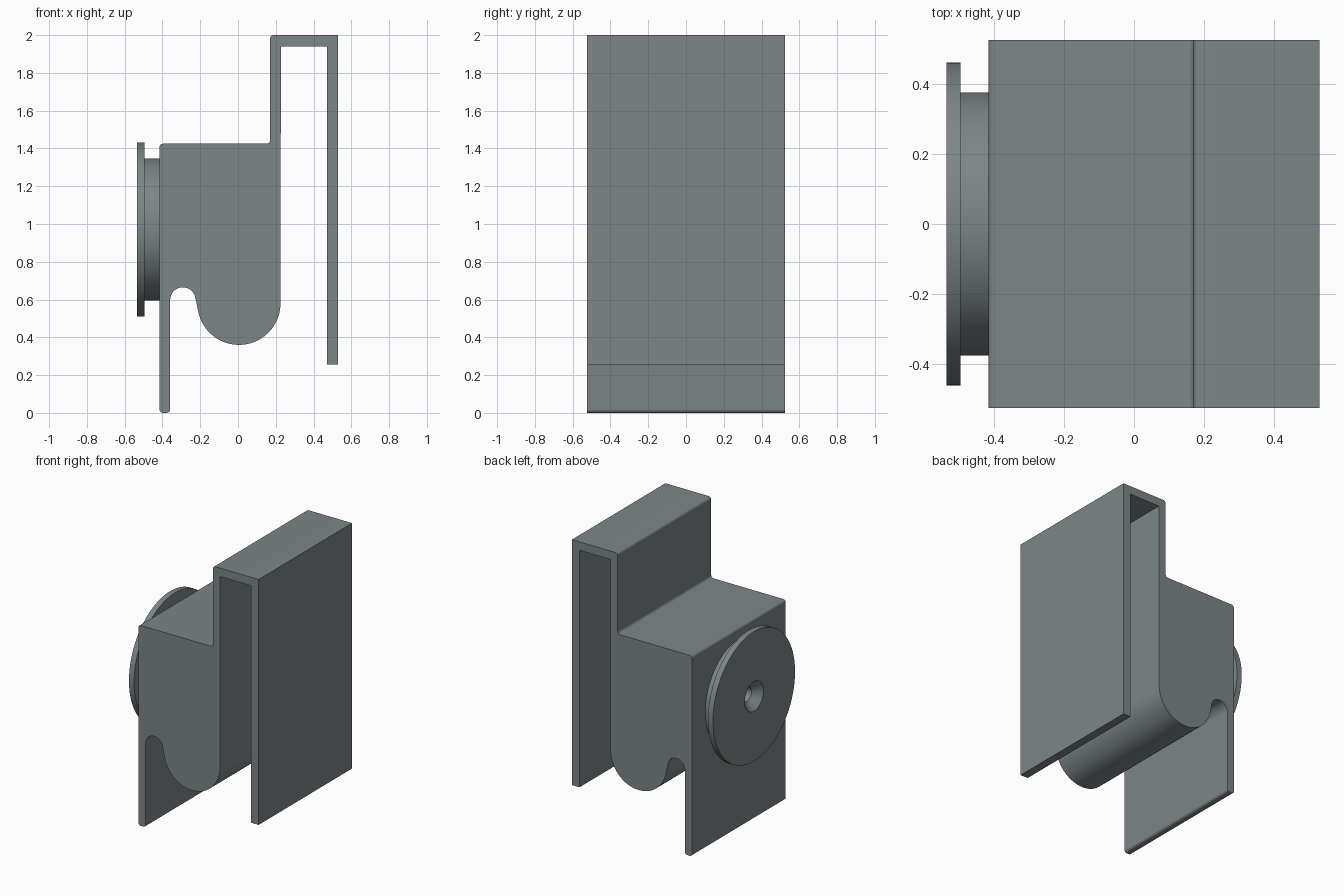
import bpy, bmesh, math
from mathutils import Vector

if "Cube" in bpy.data.objects:
    bpy.data.objects.remove(bpy.data.objects["Cube"])

HALF_DEPTH = 0.525

grey = bpy.data.materials.new("slate grey")
grey.diffuse_color = (0.205, 0.237, 0.237, 1)
grey.use_nodes = True
grey.node_tree.nodes["Principled BSDF"].inputs["Base Color"].default_value = grey.diffuse_color


def finish(bm, name):
    bmesh.ops.recalc_face_normals(bm, faces=bm.faces)
    mesh = bpy.data.meshes.new(name)
    bm.to_mesh(mesh)
    bm.free()
    mesh.materials.append(grey)
    ob = bpy.data.objects.new(name, mesh)
    bpy.context.collection.objects.link(ob)
    bpy.ops.object.select_all(action='DESELECT')
    ob.select_set(True)
    bpy.context.view_layer.objects.active = ob
    bpy.ops.object.shade_smooth_by_angle(angle=math.radians(30))
    return ob


def arc(cx, cz, r, start, end, n):
    """Points on an arc, angles in degrees."""
    angles = [math.radians(start + (end - start) * i / n) for i in range(n + 1)]
    return [(cx + r * math.cos(a), cz + r * math.sin(a)) for a in angles]


def fillet(x, z, r, sx, sz, start, end):
    """Quarter round at a corner; sx, sz point to the arc centre."""
    return arc(x + sx * r, z + sz * r, r, start, end, 6)


# Bracket: one side profile, extruded through the depth
profile = (
    fillet(-0.415, 0, 0.018, 1, 1, 270, 180)            # clip lip, outer foot
    + fillet(-0.415, 1.425, 0.018, 1, -1, 180, 90)      # block shoulder
    + fillet(0.17, 1.425, 0.02, -1, 1, -90, 0)          # inside corner
    + fillet(0.17, 2.0, 0.018, 1, -1, 180, 90)          # hook top
    + [(0.53, 2.0), (0.53, 0.255), (0.47, 0.255), (0.47, 1.94), (0.227, 1.94)]
    + arc(0.005, 0.58, 0.22, 0, -168.2, 40)             # rounded belly
    + arc(-0.292, 0.598, 0.067, 11.8, 180, 24)          # groove
    + fillet(-0.359, 0, 0.018, -1, 1, 0, -90)           # clip lip, inner foot
)
bm = bmesh.new()
face = bm.faces.new([bm.verts.new((x, -HALF_DEPTH, z)) for x, z in profile])
out = bmesh.ops.extrude_face_region(bm, geom=[face])
moved = [v for v in out["geom"] if isinstance(v, bmesh.types.BMVert)]
bmesh.ops.translate(bm, verts=moved, vec=Vector((0, 2 * HALF_DEPTH, 0)))
finish(bm, "hook_bracket")

# Spool: hub, flange and countersunk screw hole, turned about the x axis
SPOOL_Z = 0.97
turned = [(-0.413, 0.0), (-0.413, 0.376), (-0.495, 0.376), (-0.495, 0.461),
          (-0.535, 0.461), (-0.535, 0.105), (-0.48, 0.05), (-0.42, 0.05),
          (-0.42, 0.0)]
bm = bmesh.new()
verts = [bm.verts.new((x, 0, SPOOL_Z + r)) for x, r in turned]
edges = [bm.edges.new(pair) for pair in zip(verts, verts[1:])]
bmesh.ops.spin(bm, geom=verts + edges, cent=(0, 0, SPOOL_Z), axis=(1, 0, 0),
               angle=math.tau, steps=96, use_merge=True)
bmesh.ops.remove_doubles(bm, verts=bm.verts, dist=1e-5)
finish(bm, "flanged_spool")
